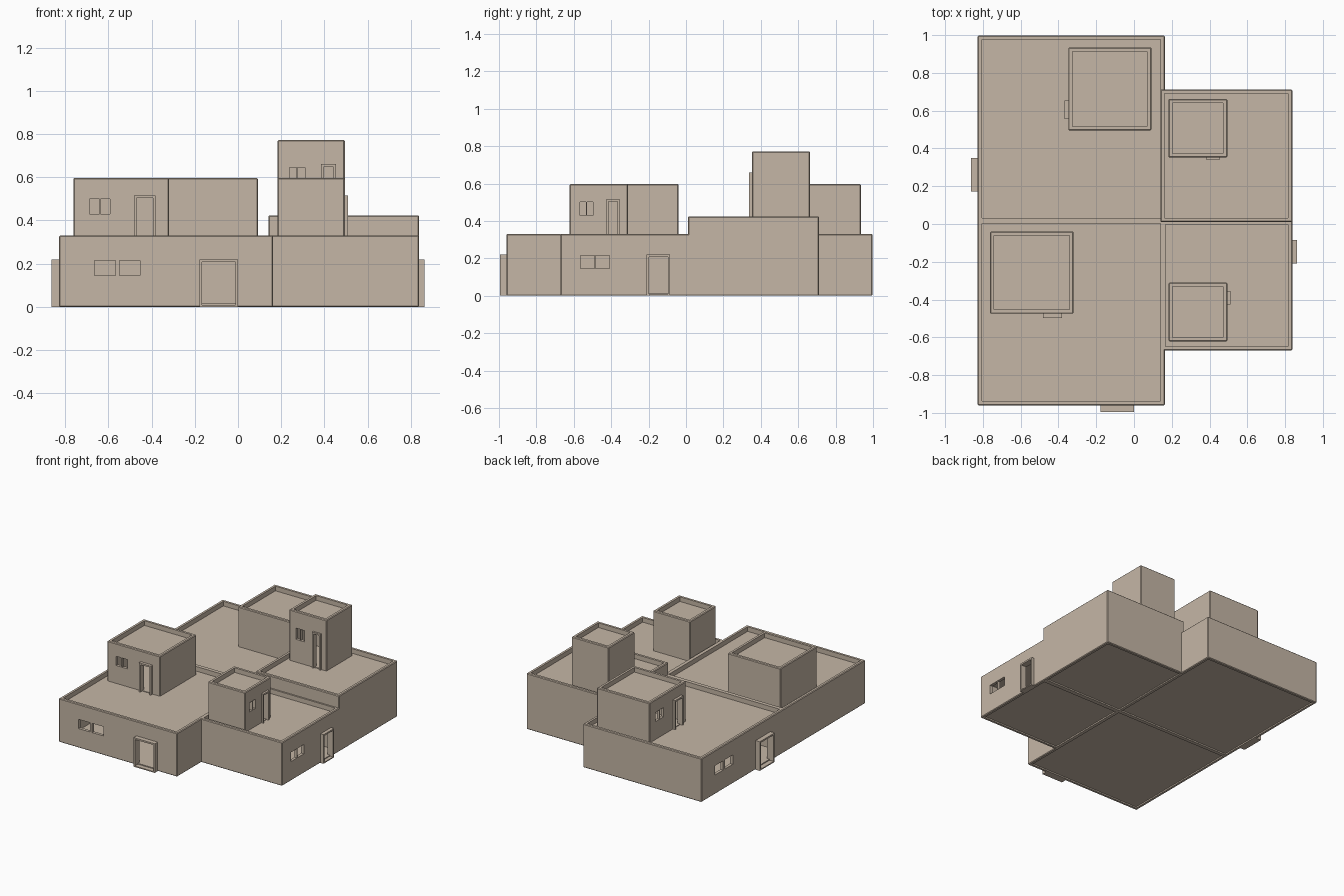
import bpy, bmesh

if "Cube" in bpy.data.objects:
    bpy.data.objects.remove(bpy.data.objects["Cube"])

WALL = 0.022     # wall thickness
PARAPET = 0.035  # roof set below the wall top
FRAME = 0.012    # door frame width

# one plaster colour for everything
plaster = bpy.data.materials.new("plaster")
plaster.diffuse_color = (0.56, 0.47, 0.38, 1)
plaster.use_nodes = True
plaster.node_tree.nodes["Principled BSDF"].inputs["Base Color"].default_value = plaster.diffuse_color


def box(name, x, y, z, bevel=0.0):
    """Axis-aligned box from three (low, high) ranges."""
    bm = bmesh.new()
    bmesh.ops.create_cube(bm, size=1)
    for v in bm.verts:
        v.co = [lo + (c + 0.5) * (hi - lo) for c, (lo, hi) in zip(v.co, (x, y, z))]
    if bevel:
        bmesh.ops.bevel(bm, geom=bm.edges[:], offset=bevel, segments=1, affect='EDGES')
    mesh = bpy.data.meshes.new(name)
    bm.to_mesh(mesh)
    bm.free()
    mesh.materials.append(plaster)
    obj = bpy.data.objects.new(name, mesh)
    bpy.context.collection.objects.link(obj)
    return obj


def cut(obj, x, y, z):
    """Subtract a box from an object."""
    cutter = box("cutter", x, y, z)
    cutter.hide_render = True
    mod = obj.modifiers.new("cut", 'BOOLEAN')
    mod.operation, mod.solver, mod.object = 'DIFFERENCE', 'EXACT', cutter
    bpy.context.view_layer.objects.active = obj
    bpy.ops.object.modifier_apply(modifier=mod.name)
    bpy.data.objects.remove(cutter)


def on_wall(x, y, side, u, d):
    """Map wall range u (from viewer's left) and outward range d to x, y ranges."""
    if side == "front":
        return (x[0] + u[0], x[0] + u[1]), (y[0] - d[1], y[0] - d[0])
    if side == "left":
        return (x[0] - d[1], x[0] - d[0]), (y[1] - u[1], y[1] - u[0])
    return (x[1] + d[0], x[1] + d[1]), (y[0] + u[0], y[0] + u[1])


def house(name, x, y, z, side=None, door=None, door_top=0, depth=0.03,
          windows=(), sill=(0, 0), ground=True):
    """Hollow flat-roofed block with parapet, framed door and windows."""
    body = box(name, x, y, z, bevel=0.005)
    floor = z[0] + 0.015
    roof = z[1] - PARAPET
    ix, iy = [(r[0] + WALL, r[1] - WALL) for r in (x, y)]
    cut(body, ix, iy, (roof, z[1] + 0.1))             # sunken roof
    cut(body, ix, iy, (floor, roof - 0.015))          # room
    if ground:
        cut(body, ix, iy, (z[0] - 0.1, z[0] + 0.01))  # underside recess
    through = (-WALL - 0.01, 0.05)
    for w in windows:
        cut(body, *on_wall(x, y, side, w, through), sill)
    if door:
        a, b = door
        cut(body, *on_wall(x, y, side, (a + FRAME, b - FRAME), through),
            (floor, door_top - FRAME))
        # door frame: two jambs, a lintel and a thin threshold
        out = (-0.005, depth)
        for part, u, h in (
                ("left_jamb", (a, a + FRAME), (z[0], door_top)),
                ("right_jamb", (b - FRAME, b), (z[0], door_top)),
                ("lintel", (a + FRAME, b - FRAME), (door_top - FRAME, door_top)),
                ("threshold", (a + FRAME, b - FRAME), (z[0], z[0] + 0.008))):
            box(f"{name}_{part}", *on_wall(x, y, side, u, out), h)


# ground floor blocks
big_windows = [(0.165, 0.26), (0.28, 0.375)]
house("front_left_block", (-0.828, 0.163), (-0.96, 0.025), (0, 0.33), "front",
      (0.65, 0.828), 0.22, 0.035, big_windows, (0.145, 0.215))
house("back_left_block", (-0.828, 0.163), (0.01, 0.998), (0, 0.33), "left",
      (0.648, 0.826), 0.22, 0.035, big_windows, (0.145, 0.215))
house("front_right_block", (0.145, 0.838), (-0.67, 0.02), (0, 0.33), "right",
      (0.46, 0.585), 0.22, 0.025, [(0.105, 0.18), (0.185, 0.26)], (0.145, 0.215))
house("back_right_block", (0.14, 0.838), (0.01, 0.712), (0, 0.423))

# rooftop rooms, starting just below the roof they stand on
mid_windows = [(0.075, 0.12), (0.125, 0.17)]
small_windows = [(0.055, 0.088), (0.093, 0.126)]
low, high = 0.285, 0.378
house("front_left_room", (-0.762, -0.32), (-0.475, -0.04), (low, 0.597), "front",
      (0.28, 0.38), 0.515, 0.022, mid_windows, (0.43, 0.5), False)
house("back_left_room", (-0.348, 0.092), (0.495, 0.935), (low, 0.597), "left",
      (0.28, 0.38), 0.515, 0.02, mid_windows, (0.43, 0.5), False)
house("front_right_room", (0.183, 0.494), (-0.622, -0.31), (low, 0.597), "right",
      (0.195, 0.268), 0.515, 0.016, small_windows, (0.43, 0.5), False)
house("back_right_room", (0.183, 0.494), (0.352, 0.662), (high, 0.772), "front",
      (0.2, 0.27), 0.66, 0.014, small_windows, (0.56, 0.645), False)
